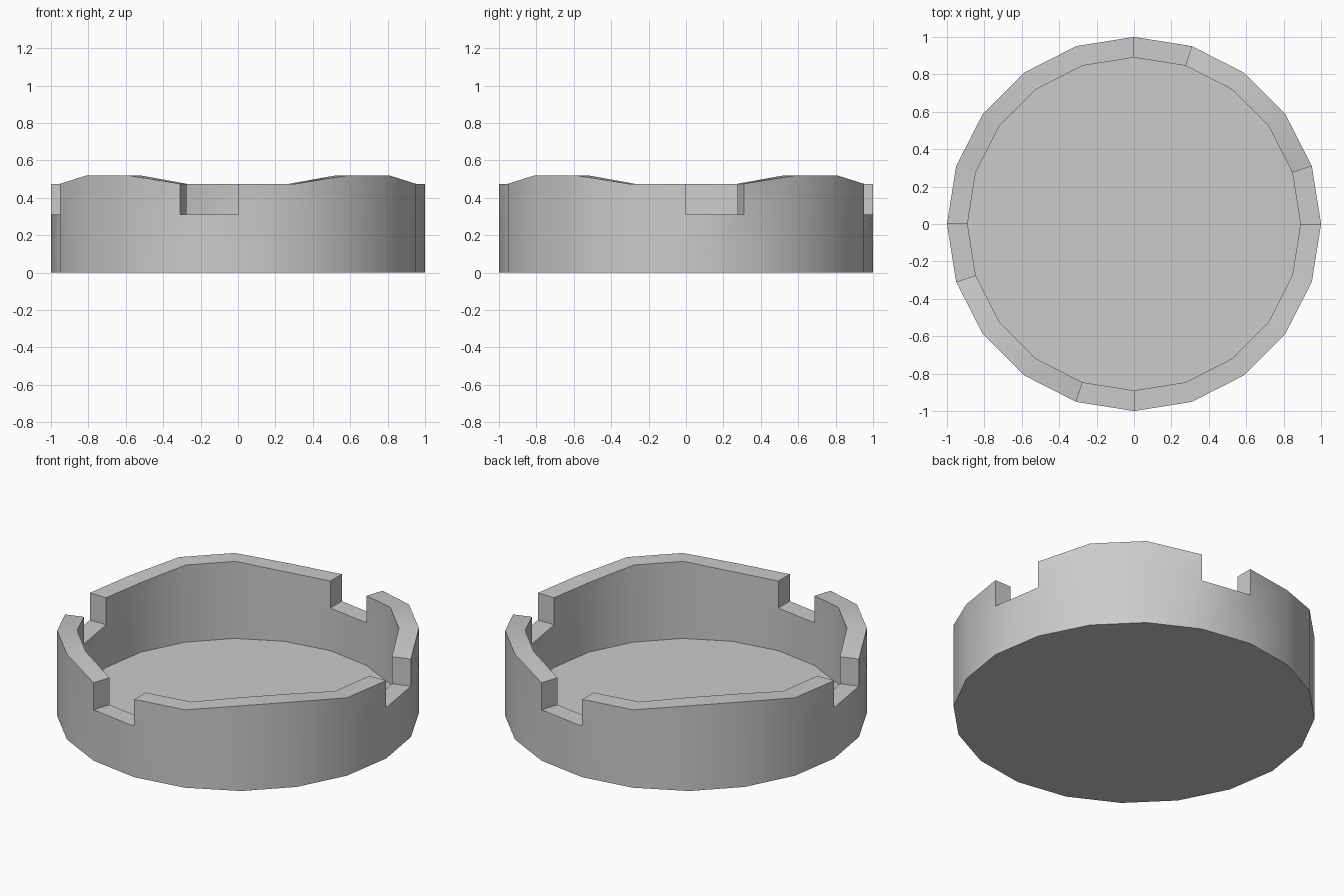
import bpy, bmesh, math

if "Cube" in bpy.data.objects:
    bpy.data.objects.remove(bpy.data.objects["Cube"])

SIDES = 20
R_OUT, R_IN = 1.0, 0.89
FLOOR, NOTCH, LOW, HIGH = 0.05, 0.31, 0.475, 0.52
NOTCHES = {0, 4, 10, 14}          # wall segments cut down to notch height


def rim_height(i):
    # rim rises over the two corners in the middle of each quarter
    return HIGH if i % 5 in (2, 3) else LOW


bm = bmesh.new()


def ring(radius, height):
    verts = []
    for i in range(SIDES):
        a = 2 * math.pi * i / SIDES
        z = height(i) if callable(height) else height
        verts.append(bm.verts.new((radius * math.cos(a), radius * math.sin(a), z)))
    return verts


out_base, out_mid, out_top = [ring(R_OUT, h) for h in (0, NOTCH, rim_height)]
in_base, in_mid, in_top = [ring(R_IN, h) for h in (FLOOR, NOTCH, rim_height)]

# underside and dish floor
bm.faces.new(out_base[::-1])
bm.faces.new(in_base)

for i in range(SIDES):
    j = (i + 1) % SIDES
    # lower wall, continuous all round
    bm.faces.new((out_base[i], out_base[j], out_mid[j], out_mid[i]))
    bm.faces.new((in_base[j], in_base[i], in_mid[i], in_mid[j]))
    if i in NOTCHES:
        # notch sill and its two cheeks
        bm.faces.new((out_mid[i], out_mid[j], in_mid[j], in_mid[i]))
        for k in (i, j):
            bm.faces.new((out_mid[k], in_mid[k], in_top[k], out_top[k]))
    else:
        # upper wall and rim
        bm.faces.new((out_mid[i], out_mid[j], out_top[j], out_top[i]))
        bm.faces.new((in_mid[j], in_mid[i], in_top[i], in_top[j]))
        bm.faces.new((out_top[i], out_top[j], in_top[j], in_top[i]))

bmesh.ops.recalc_face_normals(bm, faces=bm.faces)
mesh = bpy.data.meshes.new("notched_dish")
bm.to_mesh(mesh)
bm.free()
dish = bpy.data.objects.new("notched_dish", mesh)
bpy.context.collection.objects.link(dish)

# smooth round walls, sharp rim and notches
bpy.context.view_layer.objects.active = dish
dish.select_set(True)
bpy.ops.object.shade_smooth_by_angle(angle=math.radians(30))
